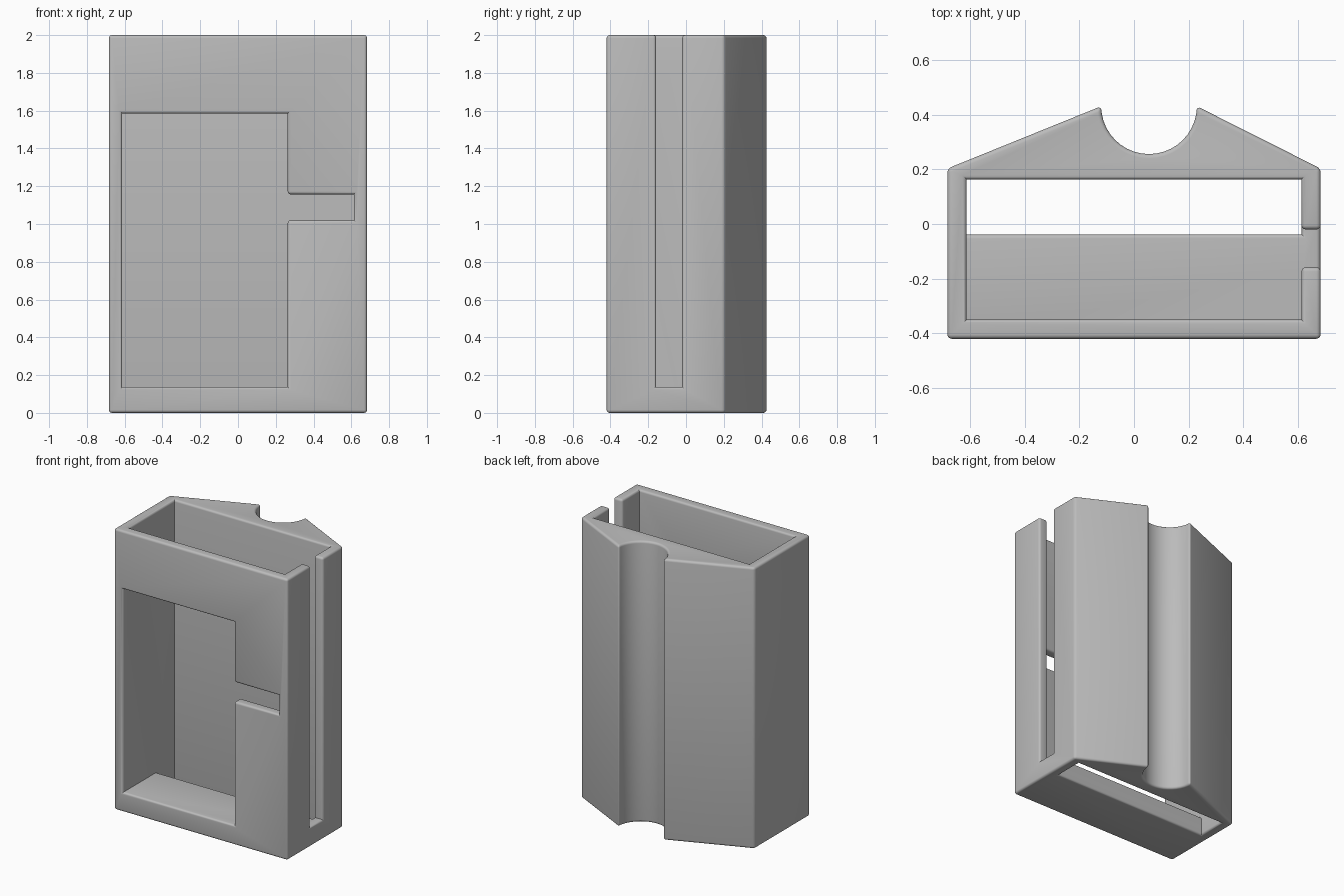
import bpy, bmesh, math

cube = bpy.data.objects.get("Cube")
if cube:
    bpy.data.objects.remove(cube, do_unlink=True)

grey = bpy.data.materials.new("plain grey")
grey.use_nodes = True
colour = (0.5, 0.5, 0.5, 1)
grey.diffuse_color = colour
grey.node_tree.nodes["Principled BSDF"].inputs["Base Color"].default_value = colour


def prism(name, outline, z0, z1):
    """Extrude a flat outline from z0 up to z1."""
    bm = bmesh.new()
    face = bm.faces.new([bm.verts.new((x, y, z0)) for x, y in outline])
    up = bmesh.ops.extrude_face_region(bm, geom=[face])["geom"]
    verts = [v for v in up if isinstance(v, bmesh.types.BMVert)]
    bmesh.ops.translate(bm, verts=verts, vec=(0, 0, z1 - z0))
    bmesh.ops.recalc_face_normals(bm, faces=bm.faces)
    mesh = bpy.data.meshes.new(name)
    bm.to_mesh(mesh)
    bm.free()
    ob = bpy.data.objects.new(name, mesh)
    bpy.context.collection.objects.link(ob)
    return ob


def box(name, x0, x1, y0, y1, z0, z1):
    return prism(name, [(x0, y0), (x1, y0), (x1, y1), (x0, y1)], z0, z1)


# Outer body with a gabled back and a round groove along it
W, FLOOR, INNER = 0.683, 0.138, 0.613
cx, cy, radius, steps = 0.055, 0.431, 0.175, 20
groove = [(cx + radius * math.cos(math.pi * i / steps),
           cy - radius * math.sin(math.pi * i / steps)) for i in range(steps + 1)]
holder = prism("holder_body",
               [(-W, -0.42), (W, -0.42), (W, 0.203)] + groove + [(-W, 0.203)], 0, 2)
holder.data.materials.append(grey)

# Openings: pocket, floor gap, front window with side notch, side slot
cutters = [
    box("pocket_cutter", -INNER, INNER, -0.35, 0.163, FLOOR, 2.2),
    box("floor_gap_cutter", -INNER, INNER, -0.038, 0.163, -0.2, 0.5),
    box("window_cutter", -INNER, 0.263, -0.6, -0.2, FLOOR, 1.585),
    box("notch_cutter", 0.1, INNER, -0.6, -0.2, 1.02, 1.157),
    box("side_slot_cutter", 0.5, 0.9, -0.158, -0.02, FLOOR, 2.2),
]
for cutter in cutters:
    cutter.hide_render = True
    mod = holder.modifiers.new(cutter.name, 'BOOLEAN')
    mod.operation, mod.solver, mod.object = 'DIFFERENCE', 'EXACT', cutter
bpy.context.view_layer.update()
cut = bpy.data.meshes.new_from_object(
    holder.evaluated_get(bpy.context.evaluated_depsgraph_get()))
holder.modifiers.clear()
holder.data = cut
for cutter in cutters:
    bpy.data.objects.remove(cutter, do_unlink=True)

# Round every outward edge, leave inner corners crisp
bm = bmesh.new()
bm.from_mesh(cut)
bmesh.ops.remove_doubles(bm, verts=bm.verts, dist=0.0005)
bmesh.ops.dissolve_limit(bm, angle_limit=0.02, verts=bm.verts, edges=bm.edges)
bm.normal_update()
convex = [e for e in bm.edges if e.is_manifold and e.calc_face_angle_signed() > 0.35]
bmesh.ops.bevel(bm, geom=convex, offset=0.016, offset_type='OFFSET',
                segments=4, profile=0.5, affect='EDGES', clamp_overlap=False)
bm.to_mesh(cut)
bm.free()

bpy.ops.object.select_all(action='DESELECT')
holder.select_set(True)
bpy.context.view_layer.objects.active = holder
bpy.ops.object.shade_smooth_by_angle(angle=math.radians(35))
